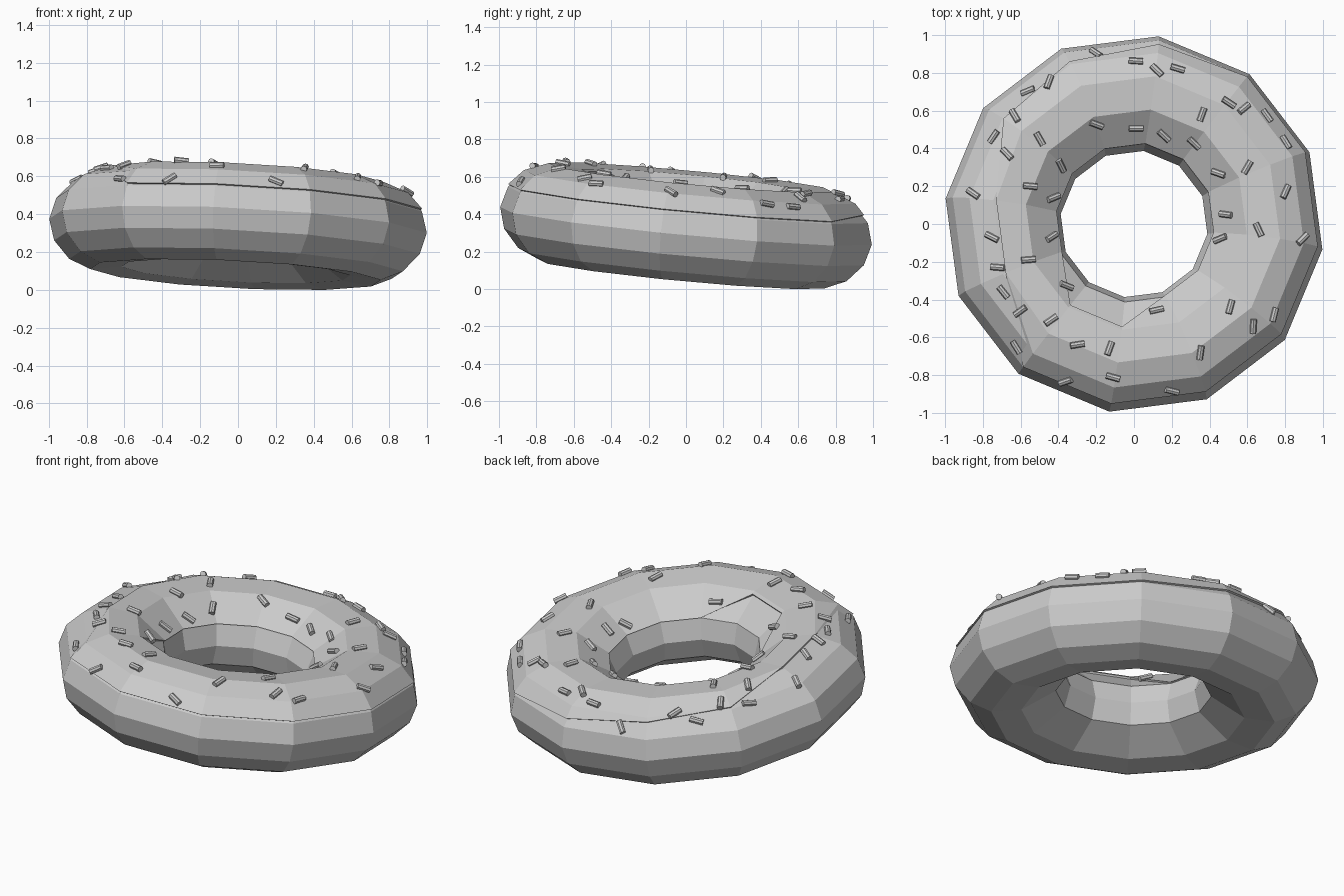
import bpy, bmesh, math
from mathutils import Vector, Matrix
from mathutils.bvhtree import BVHTree

if "Cube" in bpy.data.objects:
    bpy.data.objects.remove(bpy.data.objects["Cube"])

SEG, R = 12, 0.70                # low-poly ring divisions, tube centre radius
START = math.radians(22.4)
# Tube section (radius, height), from the outer rim over the top and back underneath
PROFILE = [(1.007, 0), (.975, .113), (.89, .202), (.765, .250), (.595, .235), (.43, .115),
           (.392, 0), (.425, -.12), (.61, -.240), (.775, -.258), (.89, -.208), (.975, -.113)]

# The whole doughnut leans down towards +x, +y
normal = Vector((0.05, 0.095, 1)).normalized()
TILT = (Matrix.Translation((0, 0, 0.338))
        @ Vector((0, 0, 1)).rotation_difference(normal).to_matrix().to_4x4())


def tube_point(k, s, grow=0.0):
    """Point on ring station k at position s along the profile."""
    i = int(s)
    p = Vector(PROFILE[i]).lerp(Vector(PROFILE[(i + 1) % len(PROFILE)]), s - i)
    p += (p - Vector((R, 0))).normalized() * grow
    t = START + k * math.tau / SEG
    return TILT @ Vector((p.x * math.cos(t), p.x * math.sin(t), p.y))


def add_object(name, bm):
    me = bpy.data.meshes.new(name)
    bm.to_mesh(me)
    bm.free()
    bpy.context.collection.objects.link(bpy.data.objects.new(name, me))


def ring_mesh(name, sections):
    """Join closed cross-sections around the ring."""
    bm = bmesh.new()
    rows = [[bm.verts.new(p) for p in s] for s in sections]
    n = len(rows[0])
    for k in range(SEG):
        a, b = rows[k], rows[(k + 1) % SEG]
        for j in range(n):
            i = (j + 1) % n
            bm.faces.new((a[j], b[j], b[i], a[i]))
    bmesh.ops.remove_doubles(bm, verts=bm.verts, dist=0.0005)
    bmesh.ops.recalc_face_normals(bm, faces=bm.faces)
    tree = BVHTree.FromBMesh(bm)
    add_object(name, bm)
    return tree


# Dough
dough = ring_mesh("dough", [[tube_point(k, j) for j in range(len(PROFILE))]
                            for k in range(SEG)])

# Icing: thin cap with an uneven outer and inner edge
outer = [1.1, 1.1, 1.4, 1.8, 2.1, 3.1, 3.1, 1.1, 1.1, 1.1, 1.1, 1.1]
inner = [5, 5, 5, 5, 5, 5, 5, 4.1, 4.1, 5, 5, 5]
sections = []
for k in range(SEG):
    steps = [min(max(j, outer[k]), inner[k]) for j in range(1, 6)]
    sections.append([tube_point(k, s, 0.011) for s in steps]
                    + [tube_point(k, s, -0.01) for s in reversed(steps)])
icing = ring_mesh("icing", sections)

# Sprinkles: x, y and heading in degrees
SPOTS = [
    (-.2, .9, -60), (-.45, .75, 75), (-.56, .7, 10), (-.63, .57, -60), (-.74, .46, 50),
    (-.67, .37, -45), (-.5, .45, -60), (-.39, .31, -50), (-.2, .53, -30), (.01, .51, -5),
    (.01, .86, -5), (.12, .81, -50), (.23, .82, -15), (.5, .64, -30), (.58, .61, 40),
    (.7, .57, -60), (.8, .43, -70), (.36, .58, 70), (.16, .47, -50), (.32, .43, -50),
    (.6, .3, 60), (.45, .27, -10), (.8, .17, 60), (.49, .05, -5), (.66, -.03, -65),
    (.46, -.08, 10), (.89, -.08, 40), (-.85, .16, -35), (-.55, .2, -5), (-.43, .14, 10),
    (-.75, -.07, -25), (-.44, -.07, 25), (-.72, -.23, -5), (-.56, -.19, 5), (-.69, -.36, -50),
    (-.6, -.46, 35), (-.44, -.51, 35), (-.36, -.33, -5), (-.3, -.64, 10), (-.13, -.66, 70),
    (-.62, -.65, -60), (-.36, -.83, 35), (-.11, -.81, -15), (.12, -.46, 20), (.2, -.88, -30),
    (.35, -.68, 85), (.51, -.44, 75), (.63, -.54, 90), (.74, -.48, 75)]
bm = bmesh.new()
for x, y, heading in SPOTS:
    hits = [t.ray_cast(Vector((x, y, 2)), Vector((0, 0, -1))) for t in (dough, icing)]
    hits = [h for h in hits if h[0] is not None]
    if not hits:
        continue
    loc, n = max(hits, key=lambda h: h[0].z)[:2]
    a = math.radians(heading)
    along = Vector((math.cos(a), math.sin(a), 0))
    along = (along - n * along.dot(n)).normalized()
    turn = along.to_track_quat('Z', 'Y').to_matrix().to_4x4()
    bmesh.ops.create_cone(bm, cap_ends=True, segments=8, radius1=0.017, radius2=0.017,
                          depth=0.075, matrix=Matrix.Translation(loc + n * 0.007) @ turn)
add_object("sprinkles", bm)
